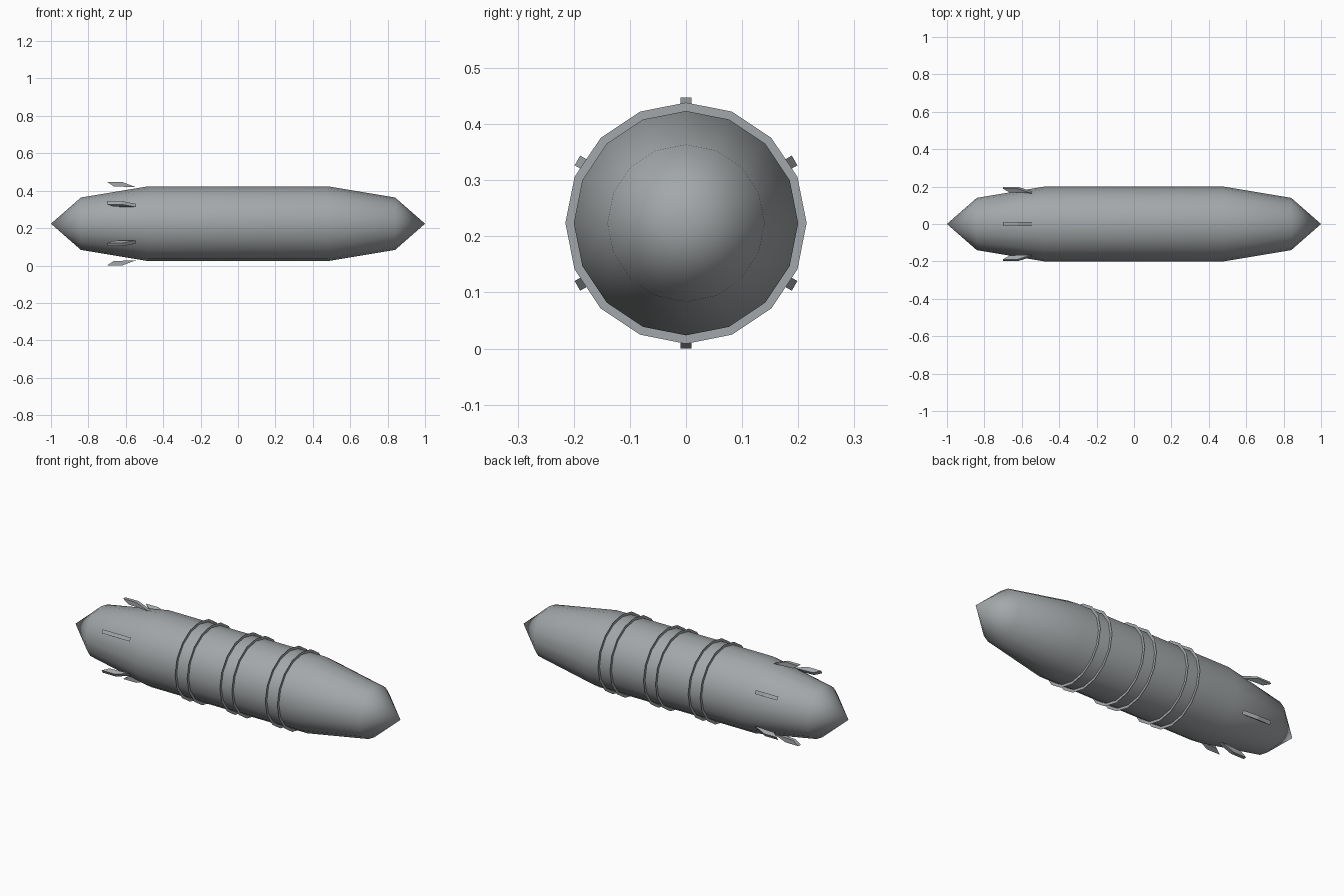
import bpy, bmesh, math
from mathutils import Matrix, Vector

SIDES = 16
AXIS_Z = 0.2235

cube = bpy.data.objects.get("Cube")
if cube:
    bpy.data.objects.remove(cube, do_unlink=True)

grey = bpy.data.materials.new("hull grey")
grey.use_nodes = True
COLOR = (0.37, 0.39, 0.40, 1)
grey.diffuse_color = COLOR
grey.node_tree.nodes["Principled BSDF"].inputs["Base Color"].default_value = COLOR


def finish(bm, name, smooth=False):
    bmesh.ops.recalc_face_normals(bm, faces=bm.faces)
    for f in bm.faces:
        f.smooth = smooth
    mesh = bpy.data.meshes.new(name)
    bm.to_mesh(mesh)
    bm.free()
    mesh.materials.append(grey)
    obj = bpy.data.objects.new(name, mesh)
    obj.location.z = AXIS_Z
    bpy.context.collection.objects.link(obj)
    return obj


def circle(bm, x, radius):
    step = math.tau / SIDES
    return [bm.verts.new((x, radius * math.sin(i * step), radius * math.cos(i * step)))
            for i in range(SIDES)]


def bridge(bm, a, b):
    for i in range(SIDES):
        j = (i + 1) % SIDES
        bm.faces.new((a[i], a[j], b[j], b[i]))


def cap(bm, loop, x):
    tip = bm.verts.new((x, 0, 0))
    for i in range(SIDES):
        bm.faces.new((loop[i], loop[(i + 1) % SIDES], tip))


# Hull: straight tube, gentle tapers and pointed ends
bm = bmesh.new()
loops = [circle(bm, x, r) for x, r in ((-0.84, 0.14), (-0.48, 0.2), (0.48, 0.2), (0.84, 0.14))]
for a, b in zip(loops, loops[1:]):
    bridge(bm, a, b)
cap(bm, loops[0], -1)
cap(bm, loops[-1], 1)
finish(bm, "hull", smooth=True)

# Three pairs of thin flat collars
for n, center in enumerate((-0.2, 0.075, 0.355)):
    bm = bmesh.new()
    for side in (-1, 1):
        x = center + side * 0.037
        bridge(bm, circle(bm, x, 0.2), circle(bm, x, 0.215))
    finish(bm, f"collar_pair_{n + 1}")

# Six swept fins around the tail
FIN = ((-0.7, 0.2235), (-0.62, 0.2235), (-0.545, 0.195), (-0.665, 0.2))
for n in range(6):
    bm = bmesh.new()
    face = bm.faces.new([bm.verts.new((x, -0.01, r)) for x, r in FIN])
    new = bmesh.ops.extrude_face_region(bm, geom=[face])["geom"]
    bmesh.ops.translate(bm, vec=Vector((0, 0.02, 0)),
                        verts=[v for v in new if isinstance(v, bmesh.types.BMVert)])
    bm.transform(Matrix.Rotation(n * math.pi / 3, 4, "X"))
    finish(bm, f"tail_fin_{n + 1}")
